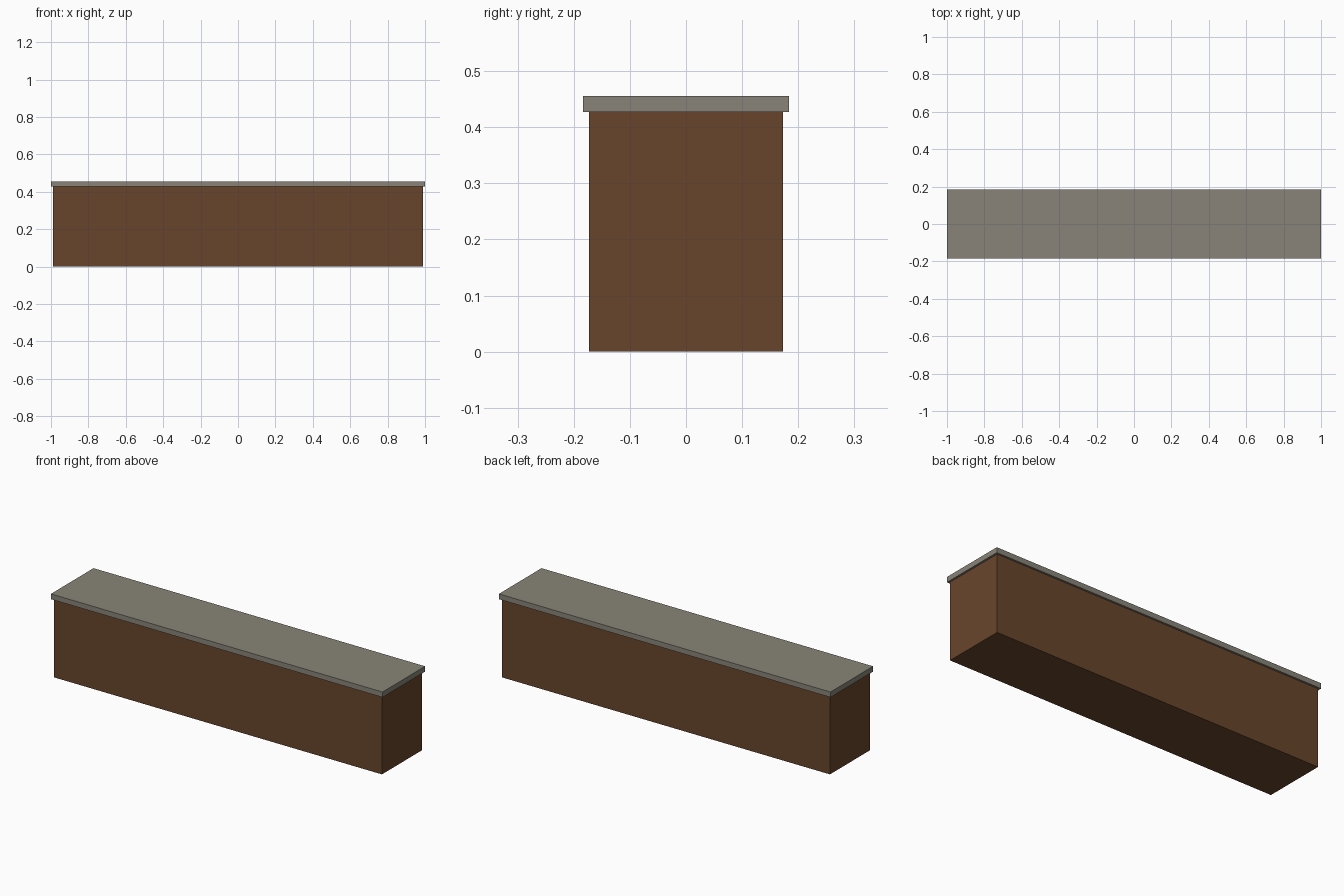
import bpy

if "Cube" in bpy.data.objects:
    bpy.data.objects.remove(bpy.data.objects["Cube"])


def material(name, rgb):
    m = bpy.data.materials.new(name)
    m.diffuse_color = (*rgb, 1.0)
    m.use_nodes = True
    m.node_tree.nodes["Principled BSDF"].inputs["Base Color"].default_value = m.diffuse_color
    return m


def box(name, size_x, size_y, z0, z1, mat):
    bpy.ops.mesh.primitive_cube_add(size=1, location=(0, 0, (z0 + z1) / 2))
    ob = bpy.context.object
    ob.name = name
    ob.scale = (size_x, size_y, z1 - z0)
    bpy.ops.object.transform_apply(location=False, rotation=False, scale=True)
    ob.data.materials.append(mat)
    return ob


brown = material("brown wood", (0.138, 0.060, 0.025))
grey = material("grey stone", (0.246, 0.231, 0.188))

TOP, SEAM, OVERHANG = 0.456, 0.427, 0.0105
LENGTH, DEPTH = 2.0, 0.367

# Solid counter body
box("counter_body", LENGTH - 2 * OVERHANG, DEPTH - 2 * OVERHANG, 0, SEAM, brown)
# Overhanging slab
box("counter_top", LENGTH, DEPTH, SEAM, TOP, grey)
